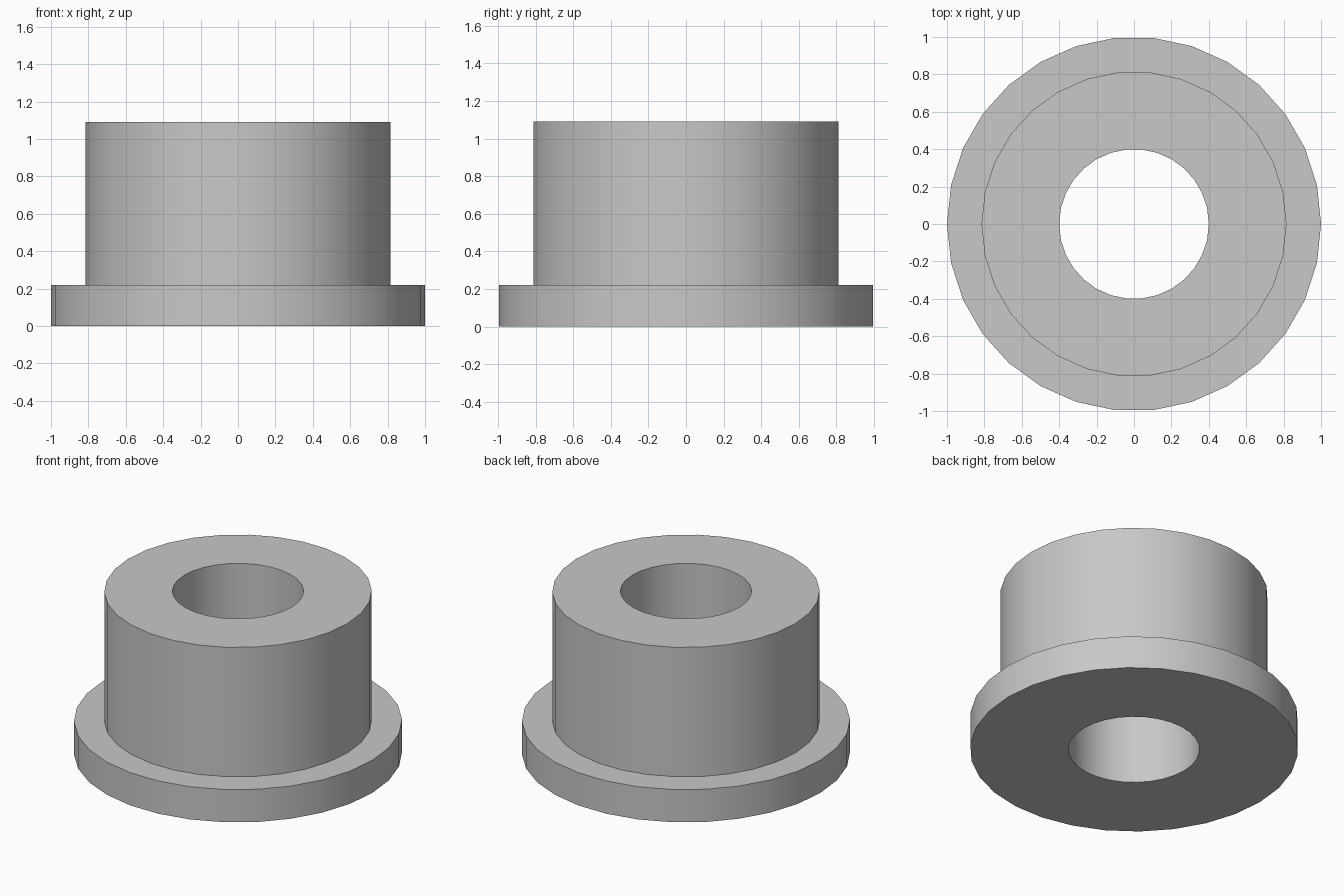
import bpy, bmesh
from math import tau, radians
from mathutils import Vector

cube = bpy.data.objects.get("Cube")
if cube:
    bpy.data.objects.remove(cube, do_unlink=True)

SIDES = 30
FLANGE_R, BODY_R, BORE_R = 1.0, 0.815, 0.4
FLANGE_H, TOTAL_H = 0.22, 1.09

# Plain grey material
grey = bpy.data.materials.new("plain grey")
grey.use_nodes = True
colour = (0.58, 0.58, 0.58, 1.0)
grey.diffuse_color = colour
grey.node_tree.nodes["Principled BSDF"].inputs["Base Color"].default_value = colour

# Closed cross-section (radius, height) of the bushing wall
profile = [(BORE_R, 0), (FLANGE_R, 0), (FLANGE_R, FLANGE_H),
           (BODY_R, FLANGE_H), (BODY_R, TOTAL_H), (BORE_R, TOTAL_H)]

# Revolve the section around the vertical axis
bm = bmesh.new()
verts = [bm.verts.new((r, 0, z)) for r, z in profile]
edges = [bm.edges.new((a, b)) for a, b in zip(verts, verts[1:] + verts[:1])]
bmesh.ops.spin(bm, geom=verts + edges, cent=Vector(), axis=Vector((0, 0, 1)),
               angle=tau, steps=SIDES, use_duplicate=False)
bmesh.ops.remove_doubles(bm, verts=bm.verts[:], dist=0.0001)
bmesh.ops.recalc_face_normals(bm, faces=bm.faces[:])

mesh = bpy.data.meshes.new("flanged_bushing")
bm.to_mesh(mesh)
bm.free()
mesh.materials.append(grey)
bushing = bpy.data.objects.new("flanged_bushing", mesh)
bpy.context.collection.objects.link(bushing)

# Smooth round walls, crisp rims
bpy.ops.object.select_all(action="DESELECT")
bushing.select_set(True)
bpy.context.view_layer.objects.active = bushing
bpy.ops.object.shade_smooth_by_angle(angle=radians(30))
